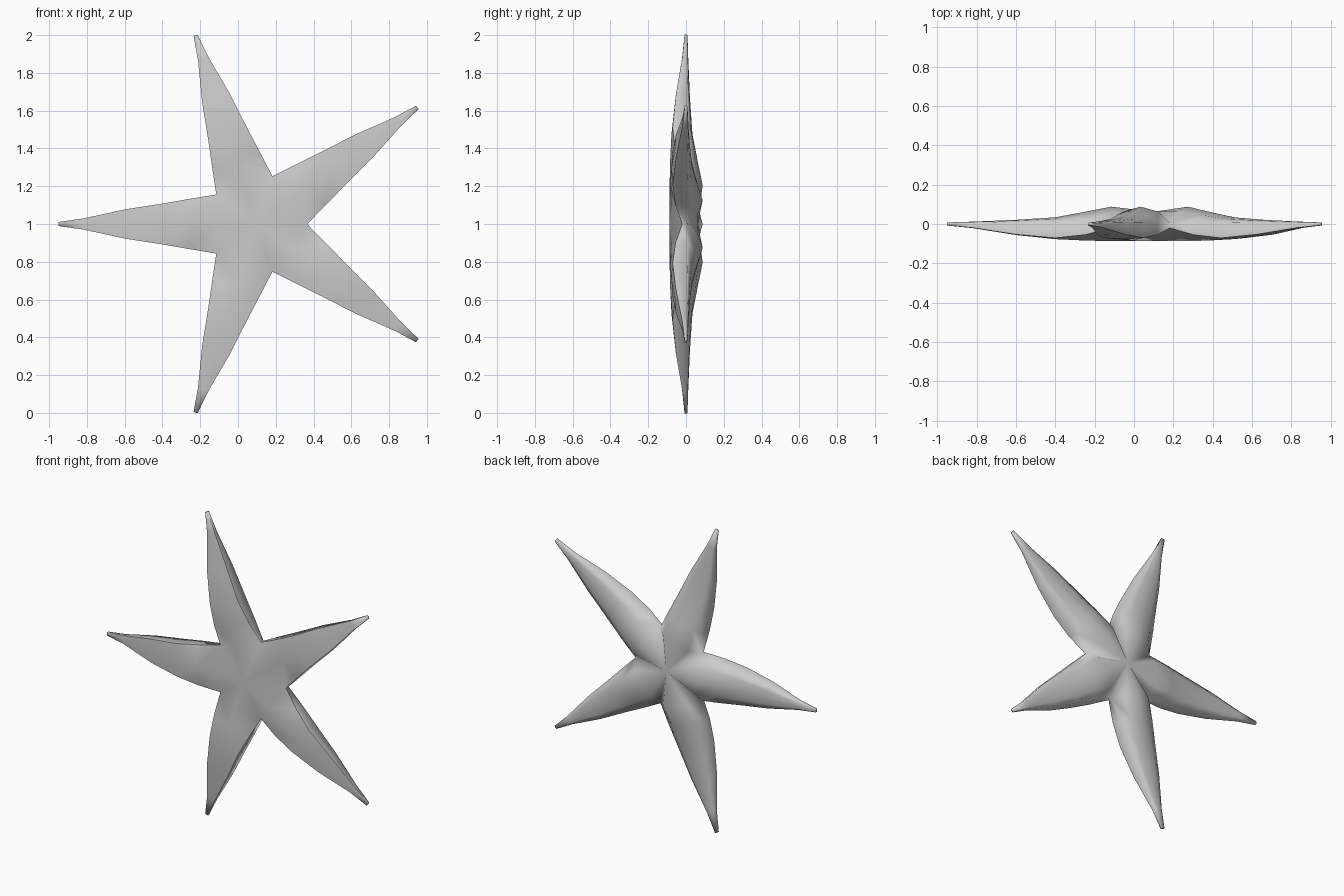
import bpy, bmesh, math

if "Cube" in bpy.data.objects:
    bpy.data.objects.remove(bpy.data.objects["Cube"])

CX, CZ = 0.1, 1.0          # centre of the star

# arm stations: distance, half width, front y, front edge y, shoulder y, back ridge y
STATIONS = [
    (0.215, 0.156, -0.087, -0.020, 0.005, 0.088),
    (0.350, 0.134, -0.084, -0.055, 0.010, 0.062),
    (0.500, 0.108, -0.077, -0.071, 0.010, 0.034),
    (0.700, 0.077, -0.056, -0.053, 0.008, 0.021),
    (0.920, 0.029, -0.021, -0.019, 0.005, 0.012),
    (1.050, 0.011, -0.008, -0.007, 0.004, 0.008),
]

bm = bmesh.new()


def section(angle, r, w, front, edge, shoulder, back):
    """Closed loop across an arm: flat front, side walls, ridged back."""
    c, s = math.cos(angle), math.sin(angle)
    mid = shoulder + 0.7 * (back - shoulder)
    pts = [(0, front), (w, edge), (w, shoulder), (0.6 * w, mid), (0, back),
           (-0.6 * w, mid), (-w, shoulder), (-w, edge)]
    return [bm.verts.new((CX + r * c - t * s, y, CZ + r * s + t * c)) for t, y in pts]


# central body points
front_mid = bm.verts.new((CX, -0.087, CZ))
back_mid = bm.verts.new((CX, 0.062, CZ))

for k in range(5):
    angle = math.pi + k * math.tau / 5
    loops = [section(angle, *st) for st in STATIONS]
    # arm skin
    for a, b in zip(loops, loops[1:]):
        for i in range(8):
            j = (i + 1) % 8
            bm.faces.new((a[i], a[j], b[j], b[i]))
    bm.faces.new(loops[-1])
    # wedges joining the arm to the body
    root = loops[0]
    for i in (7, 0):
        bm.faces.new((front_mid, root[i], root[(i + 1) % 8]))
    for i in range(2, 6):
        bm.faces.new((back_mid, root[i], root[i + 1]))
    # crisp front rim
    for i in (1, 7):
        for a, b in zip(loops, loops[1:]):
            bm.edges.get((a[i], b[i])).smooth = False

bmesh.ops.remove_doubles(bm, verts=bm.verts, dist=0.003)
bmesh.ops.recalc_face_normals(bm, faces=bm.faces)
for f in bm.faces:
    f.smooth = True

mesh = bpy.data.meshes.new("starfish")
bm.to_mesh(mesh)
bm.free()
bpy.context.collection.objects.link(bpy.data.objects.new("starfish", mesh))
